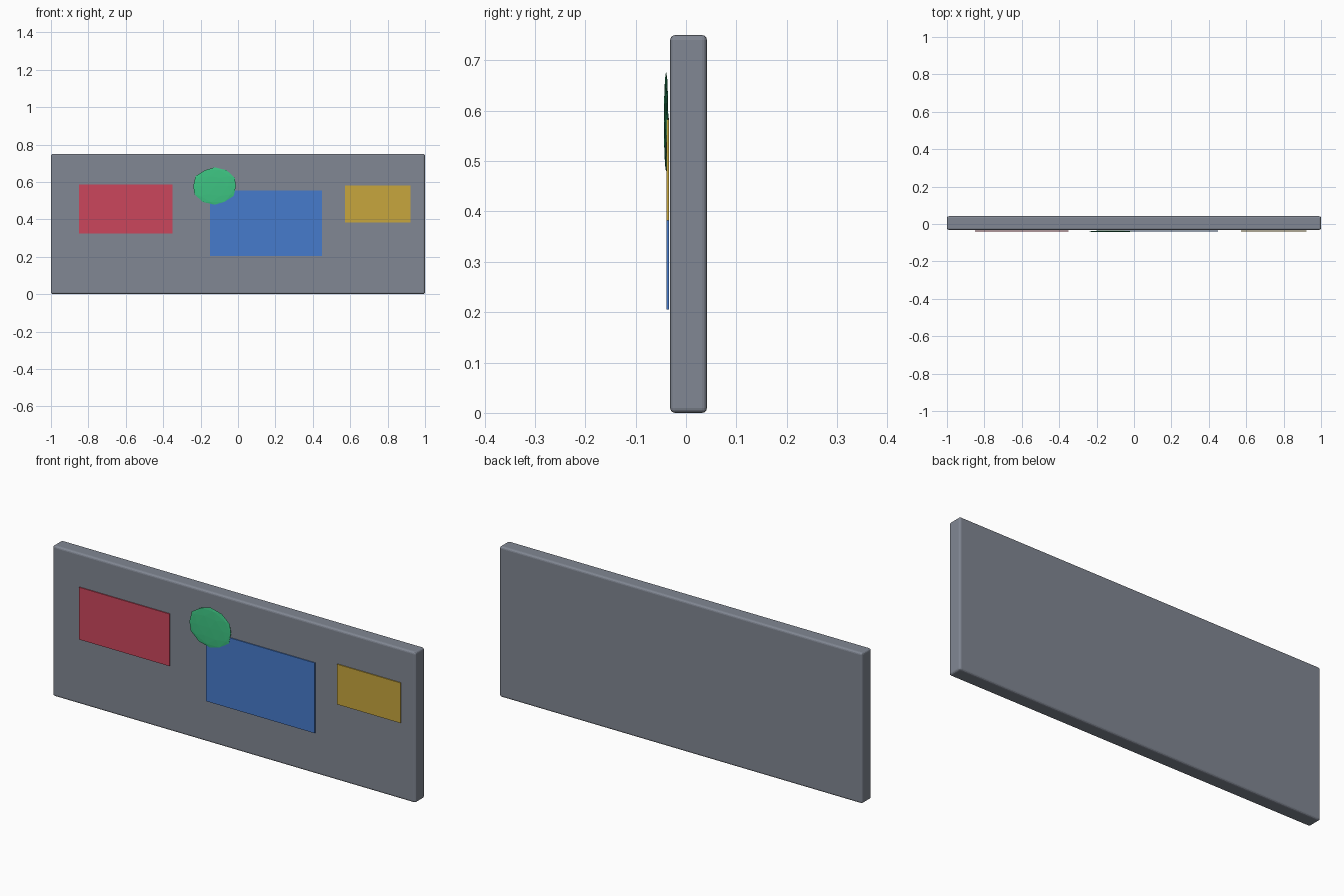
import bpy

cube = bpy.data.objects.get("Cube")
if cube:
    bpy.data.objects.remove(cube, do_unlink=True)


def material(name, rgb):
    mat = bpy.data.materials.new(name)
    mat.use_nodes = True
    mat.diffuse_color = (*rgb, 1)
    mat.node_tree.nodes["Principled BSDF"].inputs["Base Color"].default_value = (*rgb, 1)
    return mat


def box(name, center, size, mat):
    bpy.ops.mesh.primitive_cube_add(size=1, location=center)
    obj = bpy.context.object
    obj.name = name
    obj.scale = size
    bpy.ops.object.transform_apply(location=False, rotation=False, scale=True)
    obj.data.materials.append(mat)
    return obj


grey = material("slate_grey", (0.22, 0.243, 0.292))
red = material("red", (0.60, 0.061, 0.107))
blue = material("blue", (0.061, 0.198, 0.604))
yellow = material("yellow", (0.571, 0.381, 0.048))
green = material("green", (0.047, 0.552, 0.223))

# Upright slab with softened edges
slab = box("backing_slab", (0, 0.005, 0.375), (2, 0.073, 0.75), grey)
bevel = slab.modifiers.new("Bevel", 'BEVEL')
bevel.width = 0.01
bevel.segments = 3

# Thin coloured panels just in front of the slab
for name, x, z, width, height, mat in (
    ("red_panel", -0.6, 0.455, 0.5, 0.26, red),
    ("blue_panel", 0.15, 0.38, 0.6, 0.35, blue),
    ("yellow_panel", 0.747, 0.482, 0.35, 0.2, yellow),
):
    box(name, (x, -0.0365, z), (width, 0.005, height), mat)

# Flattened faceted disc overlapping the corner of the blue panel
bpy.ops.mesh.primitive_ico_sphere_add(subdivisions=2, radius=1, location=(-0.125, -0.0395, 0.578))
disc = bpy.context.object
disc.name = "green_disc"
disc.scale = (0.12, 0.0045, 0.1)
bpy.ops.object.transform_apply(location=False, rotation=False, scale=True)
disc.data.materials.append(green)
